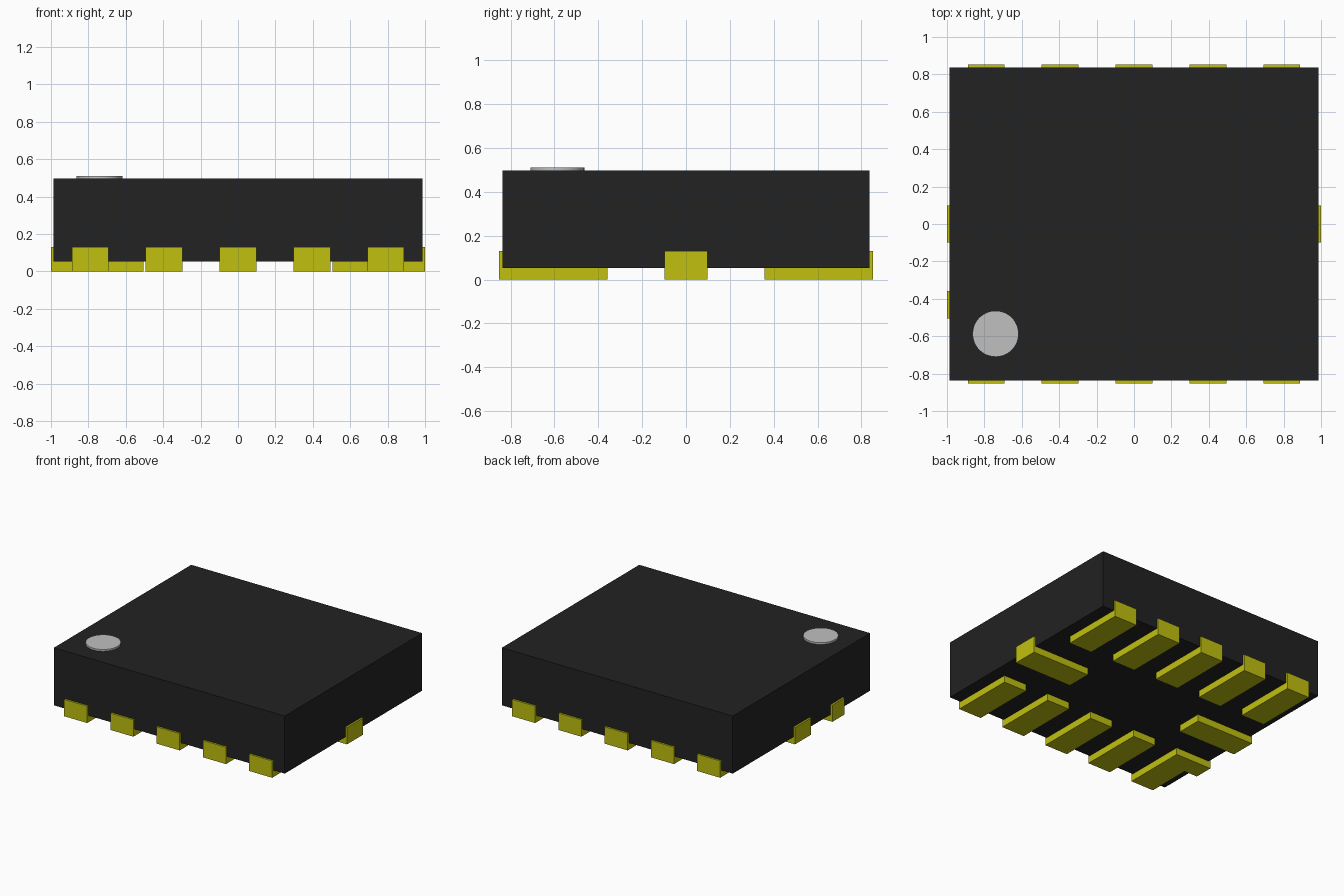
import bpy, bmesh, math
from mathutils import Matrix, Vector

cube = bpy.data.objects.get("Cube")
if cube:
    bpy.data.objects.remove(cube, do_unlink=True)

BODY_X, BODY_Y = 0.986, 0.838      # half sizes of the package
BODY_Z0, BODY_Z1 = 0.053, 0.497
EDGE_X, EDGE_Y = 1.0, 0.852        # outer faces of the contacts
TAB_TOP = 0.13
PAD_W, PAD_L = 0.197, 0.495


def material(name, rgb):
    m = bpy.data.materials.new(name)
    m.diffuse_color = (*rgb, 1)
    m.use_nodes = True
    bsdf = next(n for n in m.node_tree.nodes if n.type == 'BSDF_PRINCIPLED')
    bsdf.inputs["Base Color"].default_value = (*rgb, 1)
    return m


black = material("black plastic", (0.016, 0.016, 0.016))
gold = material("gold contact", (0.53, 0.53, 0.005))
grey = material("light grey", (0.53, 0.53, 0.53))


def finish(name, bm, mat):
    bmesh.ops.recalc_face_normals(bm, faces=bm.faces)
    mesh = bpy.data.meshes.new(name)
    bm.to_mesh(mesh)
    bm.free()
    mesh.materials.append(mat)
    ob = bpy.data.objects.new(name, mesh)
    bpy.context.collection.objects.link(ob)
    return ob


def contact(name, angle, centre, edge, width, length):
    """L-shaped contact: flat pad with an upturned outer tab, facing +x before turning."""
    step, inner = edge - 0.014, edge - length
    profile = [(inner, 0), (edge, 0), (edge, TAB_TOP), (step, TAB_TOP),
               (step, BODY_Z0), (inner, BODY_Z0)]
    bm = bmesh.new()
    face = bm.faces.new([bm.verts.new((u, -width / 2, z)) for u, z in profile])
    ext = bmesh.ops.extrude_face_region(bm, geom=[face])
    new = [v for v in ext["geom"] if isinstance(v, bmesh.types.BMVert)]
    bmesh.ops.translate(bm, verts=new, vec=(0, width, 0))
    bmesh.ops.rotate(bm, verts=bm.verts, cent=(0, 0, 0),
                     matrix=Matrix.Rotation(math.radians(angle), 3, 'Z'))
    bmesh.ops.translate(bm, verts=bm.verts, vec=Vector(centre))
    return finish(name, bm, gold)


# Package body
bm = bmesh.new()
bmesh.ops.create_cube(bm, size=1)
bmesh.ops.scale(bm, verts=bm.verts, vec=(2 * BODY_X, 2 * BODY_Y, BODY_Z1 - BODY_Z0))
bmesh.ops.translate(bm, verts=bm.verts, vec=(0, 0, (BODY_Z0 + BODY_Z1) / 2))
finish("package_body", bm, black)

# Five contacts along the front and back
for i in range(5):
    x = (i - 2) * 0.395
    contact(f"front_contact_{i + 1}", -90, (x, 0, 0), EDGE_Y, PAD_W, PAD_L)
    contact(f"back_contact_{i + 1}", 90, (x, 0, 0), EDGE_Y, PAD_W, PAD_L)

# One contact in the middle of each end
contact("left_contact", 0, (0, 0, 0), EDGE_X, PAD_W, PAD_L)
contact("right_contact", 180, (0, 0, 0), EDGE_X, PAD_W, PAD_L)

# Side branch of the first front contact
contact("first_contact_branch", 180, (0, -0.431, 0), EDGE_X, 0.148, 0.112)

# Round marker on the top
bm = bmesh.new()
bmesh.ops.create_cone(bm, cap_ends=True, segments=48, radius1=0.123, radius2=0.123,
                      depth=0.014)
bmesh.ops.translate(bm, verts=bm.verts, vec=(-0.74, -0.587, BODY_Z1 + 0.007))
dot = finish("corner_marker", bm, grey)
bpy.ops.object.select_all(action='DESELECT')
dot.select_set(True)
bpy.context.view_layer.objects.active = dot
bpy.ops.object.shade_smooth_by_angle(angle=math.radians(30))
